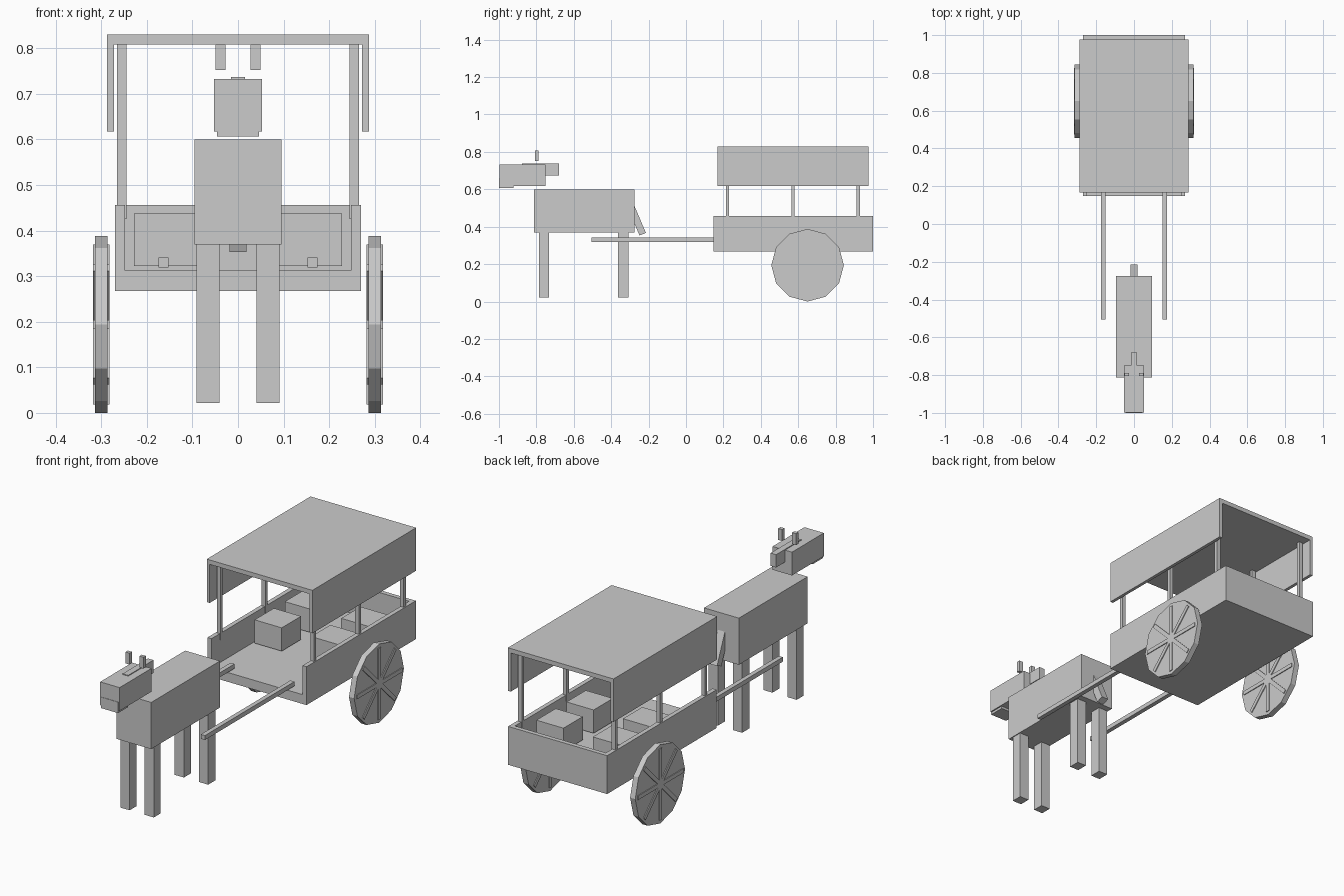
import bpy, math
from mathutils import Matrix

if "Cube" in bpy.data.objects:
    bpy.data.objects.remove(bpy.data.objects["Cube"])


def box(name, x, y, z, rot_x=0.0):
    """Box from (min, max) ranges, optionally tilted about x through its centre."""
    bpy.ops.mesh.primitive_cube_add(size=1)
    o = bpy.context.object
    o.name = o.data.name = name
    centre = [(r[0] + r[1]) / 2 for r in (x, y, z)]
    size = [r[1] - r[0] for r in (x, y, z)]
    o.data.transform(Matrix.Rotation(rot_x, 4, 'X') @ Matrix.Diagonal((*size, 1)))
    o.location = centre
    return o


def pair(name, x, y, z):
    """Matching boxes on both sides of x = 0."""
    box(name + "_right", x, y, z)
    box(name + "_left", (-x[1], -x[0]), y, z)


# Cart bed, open at the front
box("cart_floor", (-0.27, 0.27), (0.148, 1.0), (0.267, 0.313))
pair("cart_side", (0.248, 0.27), (0.148, 1.0), (0.313, 0.456))
box("tailgate", (-0.248, 0.248), (0.978, 1.0), (0.313, 0.456))

# Box seats
for i, y in enumerate((0.455, 0.69)):
    pair(f"seat_{i}", (0.08, 0.228), (y, y + 0.15), (0.322, 0.437))

# Canopy: flat roof, side skirts and posts
box("roof", (-0.288, 0.288), (0.168, 0.976), (0.808, 0.83))
pair("roof_skirt", (0.272, 0.288), (0.168, 0.976), (0.618, 0.808))
for i, y in enumerate((0.222, 0.572, 0.92)):
    pair(f"roof_post_{i}", (0.245, 0.265), (y - 0.009, y + 0.009), (0.425, 0.808))

# Shafts
pair("shaft", (0.152, 0.174), (-0.506, 0.19), (0.319, 0.341))

# Twelve-sided wheels with raised spoke bars
for side, s in (("right", 1), ("left", -1)):
    centre = (s * 0.3, 0.65, 0.194)
    bpy.ops.mesh.primitive_cylinder_add(vertices=12, radius=0.194, depth=0.028)
    w = bpy.context.object
    w.name = "wheel_" + side
    w.data.transform(Matrix.Rotation(math.pi / 2, 4, 'Y'))
    w.location = centre
    for i in range(4):
        b = box(f"spoke_{side}_{i}", (-0.018, 0.018), (-0.01, 0.01), (-0.176, 0.176),
                i * math.pi / 4)
        b.location = centre

# Horse body, legs and tail
box("horse_body", (-0.095, 0.095), (-0.812, -0.276), (0.37, 0.6))
pair("front_leg", (0.041, 0.091), (-0.786, -0.732), (0.022, 0.37))
pair("hind_leg", (0.041, 0.091), (-0.363, -0.307), (0.022, 0.37))
box("tail", (-0.019, 0.019), (-0.289, -0.252), (0.352, 0.552), math.radians(23))

# Head with muzzle, mane and ears
box("head", (-0.053, 0.053), (-0.998, -0.75), (0.618, 0.733))
box("muzzle", (-0.046, 0.046), (-1.0, -0.922), (0.606, 0.66))
box("mane", (-0.015, 0.015), (-0.877, -0.68), (0.674, 0.737))
pair("ear", (0.027, 0.049), (-0.806, -0.788), (0.752, 0.808))
